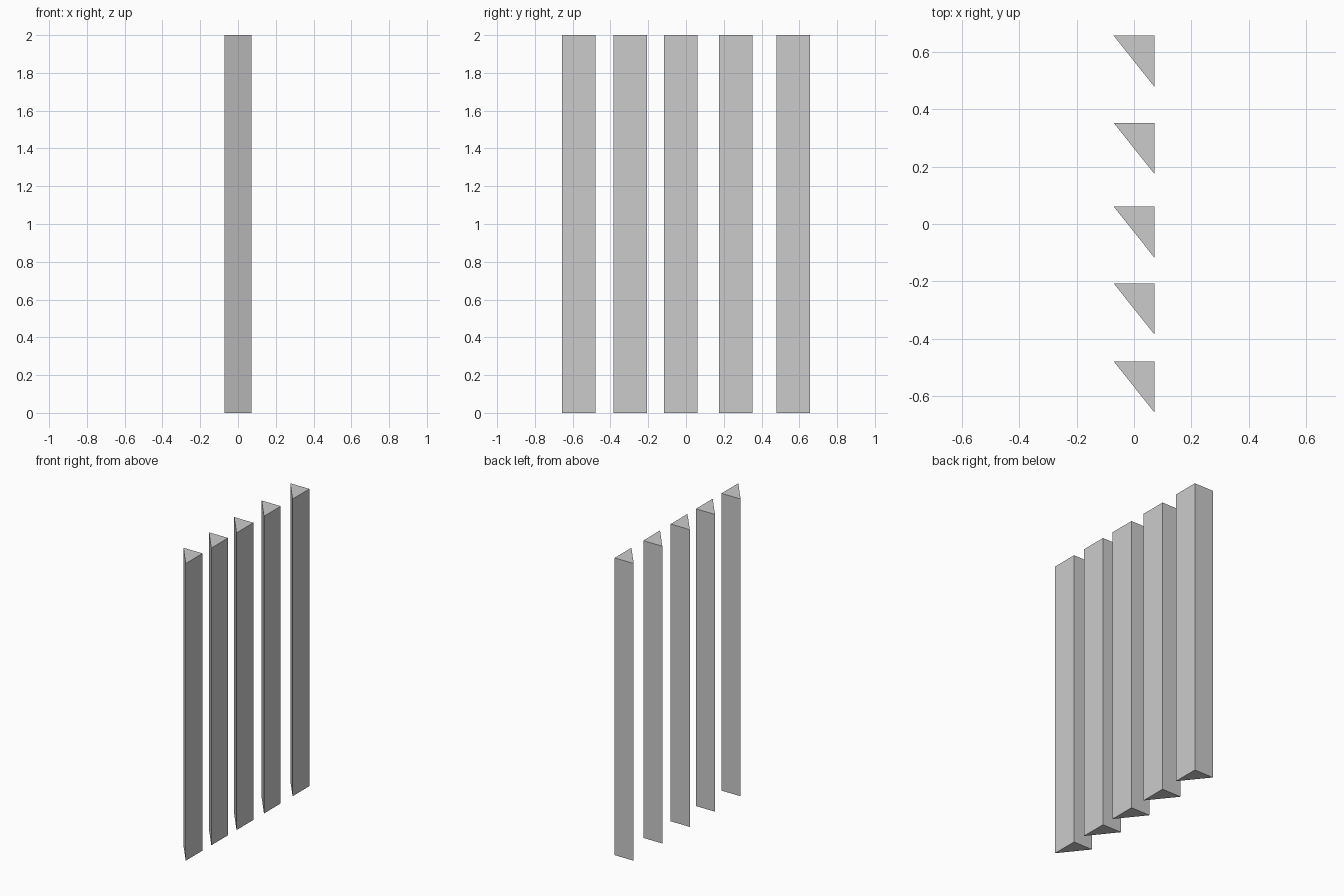
import bpy

if "Cube" in bpy.data.objects:
    bpy.data.objects.remove(bpy.data.objects["Cube"])

HALF_W = 0.071     # half extent in x
DEPTH = 0.178      # extent in y
HEIGHT = 2.0
BACK_EDGES = [0.657, 0.353, 0.061, -0.207, -0.479]   # back face y of each slat


def triangular_slat(name, back_y):
    """Upright right-triangle prism with its square corner at back right."""
    profile = [(-HALF_W, back_y), (HALF_W, back_y - DEPTH), (HALF_W, back_y)]
    verts = [(x, y, z) for z in (0, HEIGHT) for x, y in profile]
    faces = [(2, 1, 0), (3, 4, 5)]
    faces += [(i, (i + 1) % 3, (i + 1) % 3 + 3, i + 3) for i in range(3)]
    mesh = bpy.data.meshes.new(name)
    mesh.from_pydata(verts, [], faces)
    mesh.update()
    obj = bpy.data.objects.new(name, mesh)
    bpy.context.collection.objects.link(obj)
    return obj


# Row of unevenly spaced upright slats
for n, y in enumerate(BACK_EDGES, 1):
    triangular_slat(f"slat_{n}", y)
